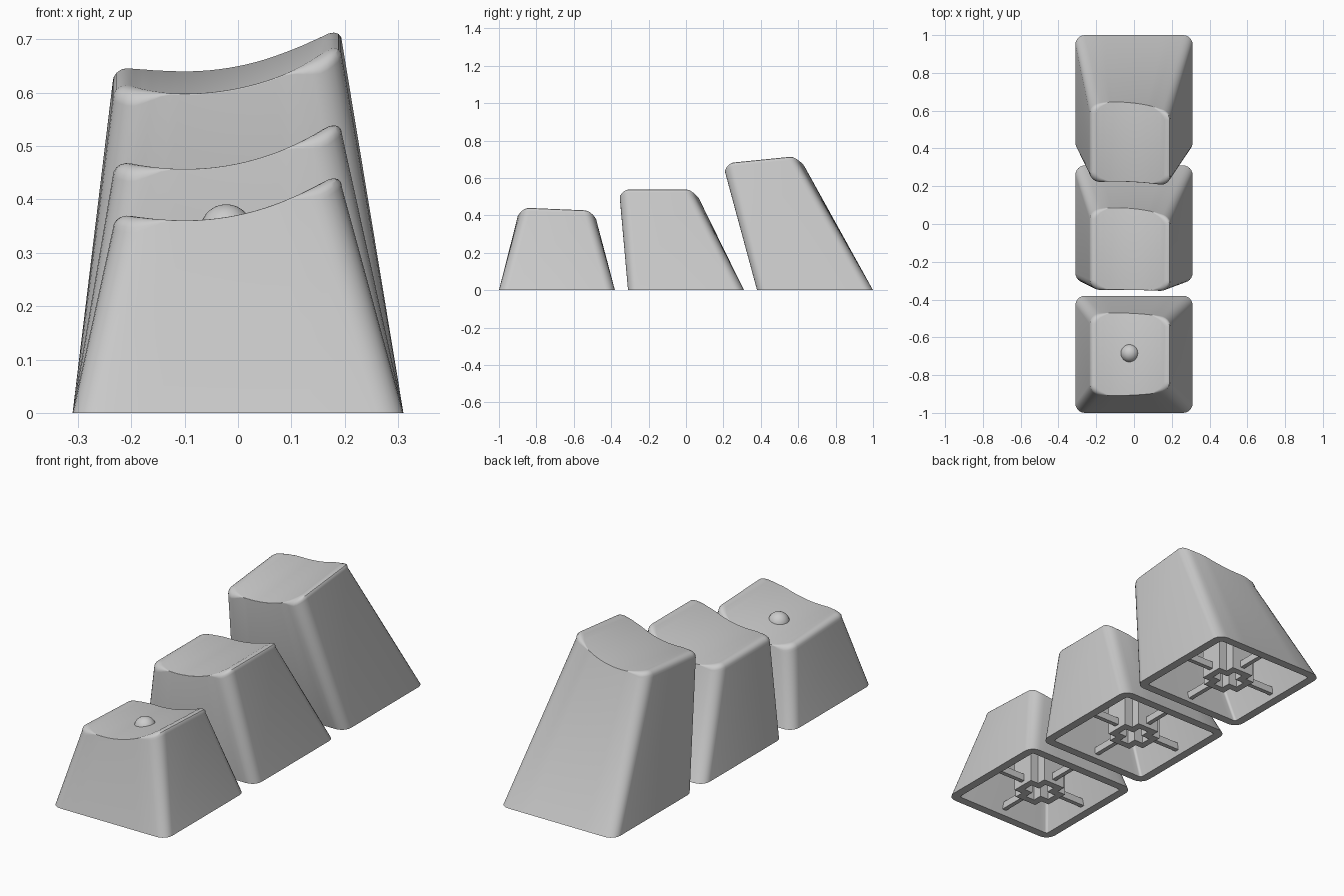
import bpy, bmesh, math

cube = bpy.data.objects.get("Cube")
if cube:
    bpy.data.objects.remove(cube)

GREY = (0.6, 0.6, 0.6, 1)
mat = bpy.data.materials.new("light_grey_plastic")
mat.use_nodes = True
mat.diffuse_color = GREY
mat.node_tree.nodes["Principled BSDF"].inputs["Base Color"].default_value = GREY

HALF = 0.31                # half width of the base
LEFT, RIGHT = -0.235, 0.195  # top edges in x
DISH_X, DISH_R = -0.1, 0.488
FILLET, WALL, RISE = 0.035, 0.042, 0.075

# base centre y, top front y, top back y, rim height at front and back
KEYS = {"front_key": (-0.69, -0.89, -0.49, 0.435, 0.418),
        "middle_key": (0, -0.355, 0.05, 0.532, 0.532),
        "back_key": (0.69, 0.205, 0.605, 0.671, 0.711)}


def finish(bm, name, angle=30):
    bmesh.ops.recalc_face_normals(bm, faces=bm.faces)
    mesh = bpy.data.meshes.new(name)
    bm.to_mesh(mesh)
    bm.free()
    obj = bpy.data.objects.new(name, mesh)
    bpy.context.collection.objects.link(obj)
    mesh.materials.append(mat)
    bpy.ops.object.select_all(action="DESELECT")
    obj.select_set(True)
    bpy.context.view_layer.objects.active = obj
    bpy.ops.object.shade_smooth_by_angle(angle=math.radians(angle))
    return obj


def half_outline(x0, x1, y, side, r, inset=0, arc=6, straight=18):
    """Front (side -1) or back (side 1) half of a rounded rectangle, left to right."""
    x0, x1, y, r = x0 + inset, x1 - inset, y - side * inset, max(r - inset, 0.012)
    pts = []
    for i in range(arc + 1):
        a = math.pi / 2 * i / arc
        pts.append((x0 + r - r * math.cos(a), y - side * r * (1 - math.sin(a))))
    for i in range(1, straight):
        pts.append((x0 + r + (x1 - x0 - 2 * r) * i / straight, y))
    for i in range(arc + 1):
        a = math.pi / 2 * (1 - i / arc)
        pts.append((x1 - r + r * math.cos(a), y - side * r * (1 - math.sin(a))))
    return pts


class Key:
    def __init__(self, name, cy, front, back, z_front, z_back):
        self.name, self.cy, self.front, self.back = name, cy, front, back
        self.zf, self.zb = z_front, z_back

    def rim(self, y):
        return self.zf + (self.zb - self.zf) * (y - self.front) / (self.back - self.front)

    def dish(self, x, y):
        sag = DISH_R - math.sqrt(DISH_R ** 2 - (x - DISH_X) ** 2)
        return self.rim(y) - RISE + sag

    def wall_y(self, z, side):
        top, h = (self.front, self.zf) if side < 0 else (self.back, self.zb)
        base = self.cy + side * HALF
        return base + (top - base) * z / h

    def roof(self, x, y):
        """Height just inside the outer skin."""
        z = self.dish(x, y)
        for side in (-1, 1):
            slope = self.wall_y(1, side) - self.wall_y(0, side)
            if slope * side < 0:
                z = min(z, (y - self.wall_y(0, side)) / slope)
        return z - 0.03

    def bottom_ring(self, inset):
        return [[(x, y, 0) for x, y in half_outline(-HALF, HALF, self.cy + s * HALF, s, 0.05, inset)]
                for s in (-1, 1)]

    def top_ring(self, angle=None, inset=0, drop=0):
        ring = []
        for s, edge, h in ((-1, self.front, self.zf), (1, self.back, self.zb)):
            row = []
            outer = half_outline(LEFT, RIGHT, edge, s, 0.055, inset)
            inner = half_outline(LEFT, RIGHT, edge, s, 0.055, inset + FILLET)
            for (ox, oy), (ix, iy) in zip(outer, inner):
                # the edge rounding fades out where the dish cuts deep
                mid = (LEFT + RIGHT) / 2
                w = min(max((abs(ox - mid) - 0.11) / 0.07, 0.06), 1)
                t = 0 if angle is None else w * (1 - math.cos(angle))
                x, y = ox + (ix - ox) * t, oy + (iy - oy) * t
                low = RISE - (self.dish(ix, oy) - self.rim(oy) + RISE)
                y += (self.cy + s * HALF - edge) * low / h
                z = self.dish(x, y) - drop
                if angle is not None:
                    z -= FILLET * w * (1 - math.sin(angle))
                row.append((x, y, z))
            ring.append(row)
        return ring

    def build_shell(self):
        bm = bmesh.new()
        rings = [self.top_ring(inset=WALL, drop=0.06), self.bottom_ring(WALL), self.bottom_ring(0)]
        rings += [self.top_ring(angle=math.pi / 2 * i / 5) for i in range(6)]
        loops = [[[bm.verts.new(p) for p in row] for row in ring] for ring in rings]
        for a, b in zip(loops, loops[1:]):
            la, lb = a[0] + a[1][::-1], b[0] + b[1][::-1]
            for i in range(len(la)):
                j = (i + 1) % len(la)
                bm.faces.new((la[i], la[j], lb[j], lb[i]))
        for f, b in (loops[0], loops[-1]):   # ceiling and dished top
            for i in range(len(f) - 1):
                bm.faces.new((f[i], f[i + 1], b[i + 1], b[i]))
        finish(bm, self.name + "_shell")

    def build_stem(self):
        """Cross-shaped post with a cross-shaped socket."""
        def cross(length, width):
            quarter = [(length, -width), (length, width), (width, width)]
            pts = []
            for _ in range(4):
                pts += quarter
                quarter = [(-y, x) for x, y in quarter]
            return pts
        bm = bmesh.new()
        rows = []
        for pts in (cross(0.105, 0.06), cross(0.072, 0.025)):
            for top in (False, True):
                rows.append([bm.verts.new((x, self.cy + y, self.roof(x, self.cy + y) if top else 0.005))
                             for x, y in pts])
        o0, o1, i0, i1 = rows
        for a, b in ((o0, o1), (i0, i1), (o0, i0)):
            for i in range(len(a)):
                j = (i + 1) % len(a)
                bm.faces.new((a[i], a[j], b[j], b[i]))
        finish(bm, self.name + "_stem")

    def build_ribs(self):
        z0, z1, t = 0.025, 0.06, 0.011
        ends = [self.wall_y(z1, -1) + 0.025, self.wall_y(z1, 1) - 0.025]
        boxes = [(-0.275, -0.1, self.cy - t, self.cy + t), (0.1, 0.275, self.cy - t, self.cy + t),
                 (-t, t, ends[0], self.cy - 0.1), (-t, t, self.cy + 0.1, ends[1])]
        bm = bmesh.new()
        for xa, xb, ya, yb in boxes:
            for v in bmesh.ops.create_cube(bm, size=1)["verts"]:
                v.co = (xa if v.co.x < 0 else xb, ya if v.co.y < 0 else yb, z0 if v.co.z < 0 else z1)
        finish(bm, self.name + "_ribs")


for name, dims in KEYS.items():
    key = Key(name, *dims)
    key.build_shell()
    key.build_stem()
    key.build_ribs()

# raised finger bump on the front key
bm = bmesh.new()
bmesh.ops.create_uvsphere(bm, u_segments=24, v_segments=14, radius=0.049)
for v in bm.verts:
    v.co.x -= 0.022
    v.co.y -= 0.685
    v.co.z += 0.342
finish(bm, "finger_bump", 60)
